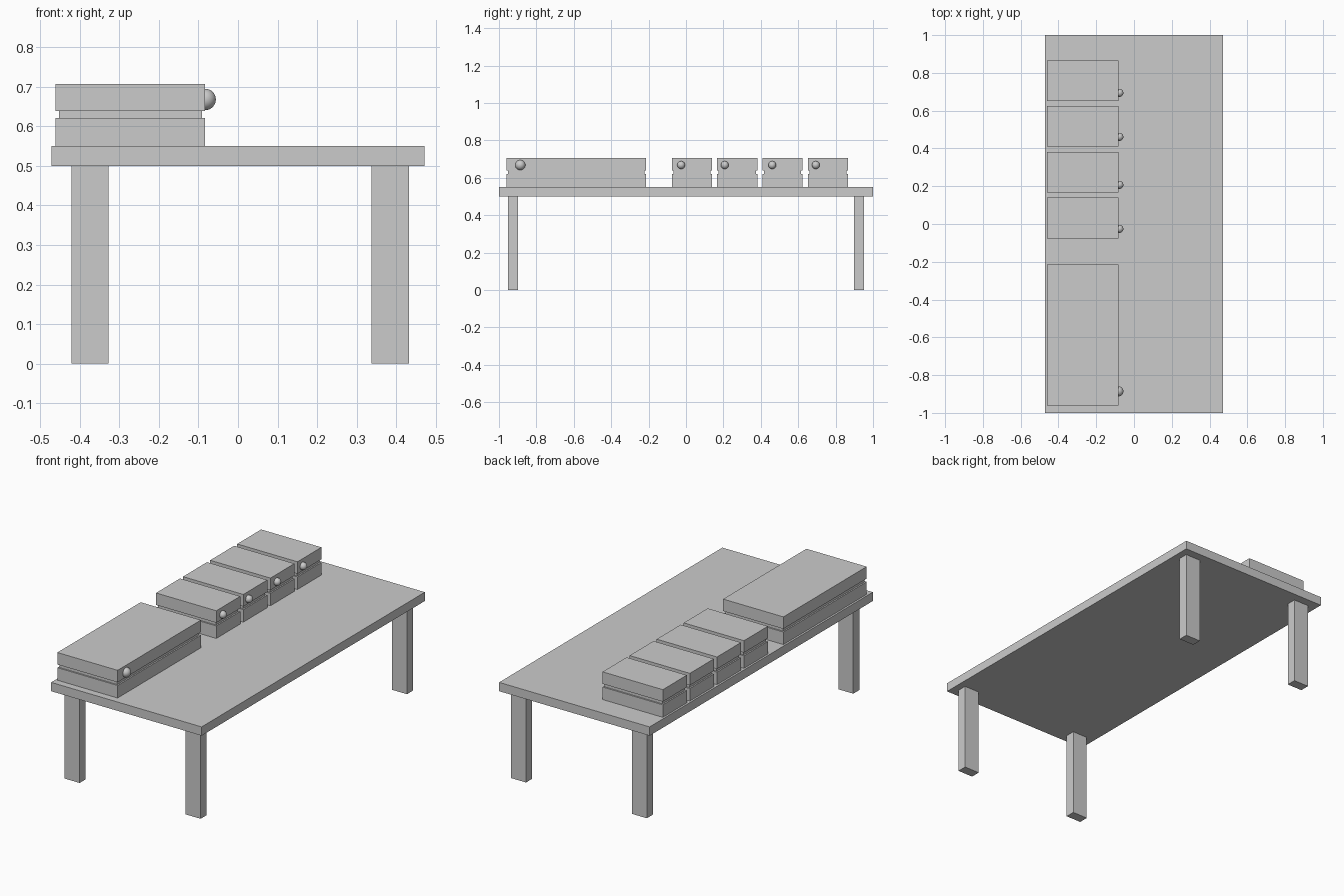
import bpy

if "Cube" in bpy.data.objects:
    bpy.data.objects.remove(bpy.data.objects["Cube"])


def box(name, x0, x1, y0, y1, z0, z1):
    bpy.ops.mesh.primitive_cube_add(
        size=1, location=((x0 + x1) / 2, (y0 + y1) / 2, (z0 + z1) / 2))
    ob = bpy.context.object
    ob.name = name
    ob.scale = (x1 - x0, y1 - y0, z1 - z0)
    bpy.ops.object.transform_apply(location=False, rotation=False, scale=True)
    return ob


def case(name, y0, y1, knob_y, knob_r):
    """Lidded case: base, recessed neck, lid and a round knob on its +x side."""
    x0, x1, inset = -0.461, -0.083, 0.008
    box(name + "_base", x0, x1, y0, y1, 0.55, 0.621)
    box(name + "_neck", x0 + inset, x1 - inset, y0 + inset, y1 - inset, 0.621, 0.639)
    box(name + "_lid", x0, x1, y0, y1, 0.639, 0.707)
    bpy.ops.mesh.primitive_uv_sphere_add(
        segments=32, ring_count=16, radius=knob_r,
        location=(-0.056 - knob_r, knob_y, 0.668))
    bpy.context.object.name = name + "_knob"
    bpy.ops.object.shade_smooth_by_angle()


# Table top
box("table_top", -0.472, 0.472, -1, 1, 0.5, 0.55)

# Four legs
for side, x0, x1 in (("left", -0.421, -0.327), ("right", 0.337, 0.432)):
    for end, y0, y1 in (("front", -0.952, -0.897), ("back", 0.897, 0.952)):
        box(f"{end}_{side}_leg", x0, x1, y0, y1, 0, 0.5)

# Large case and the row of four small cases
case("large_case", -0.960, -0.214, -0.886, 0.027)
for i, (y0, knob_y) in enumerate(
        ((-0.076, -0.026), (0.166, 0.207), (0.409, 0.461), (0.651, 0.694)), 1):
    case(f"small_case_{i}", y0, y0 + 0.215, knob_y, 0.021)
